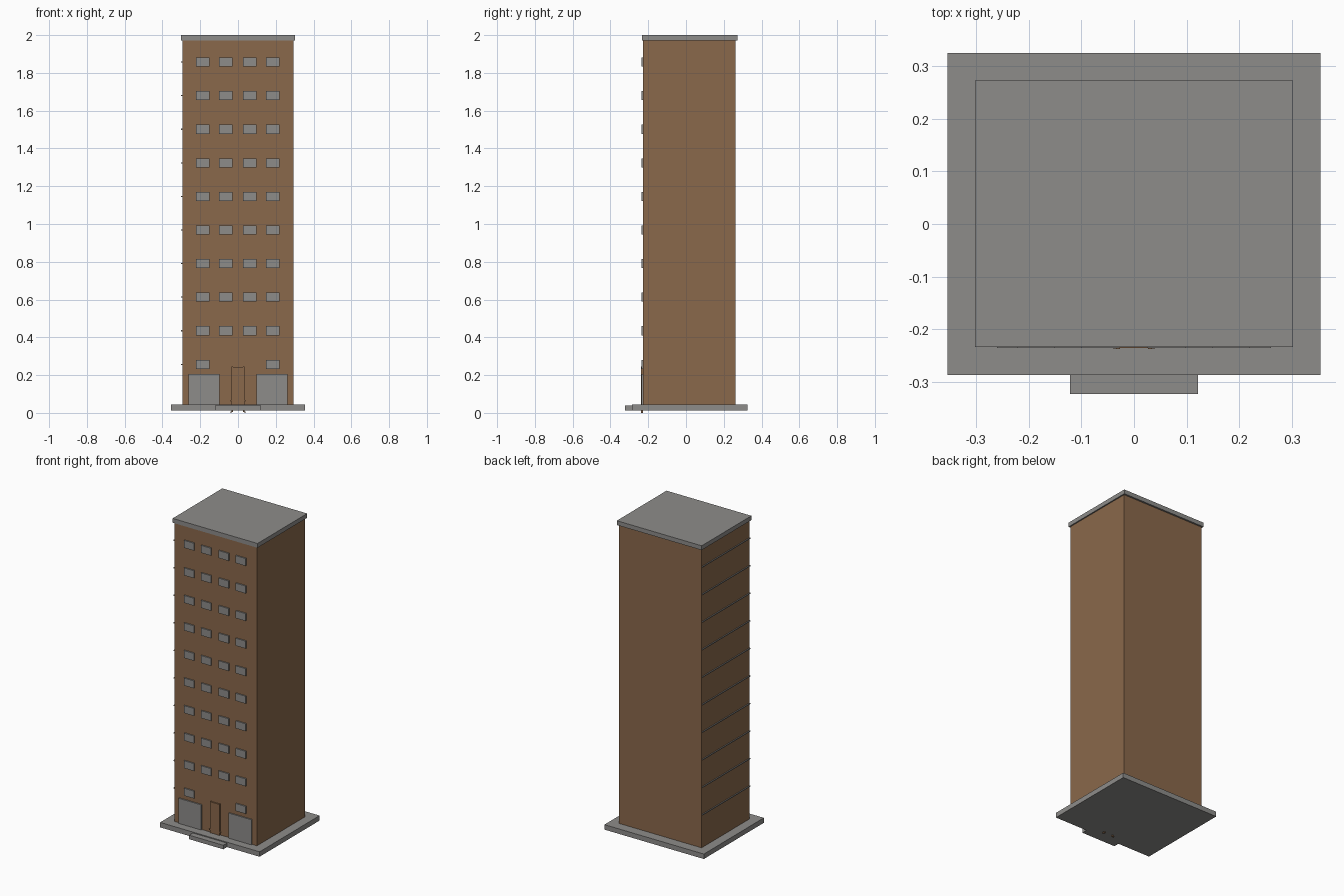
import bpy

if "Cube" in bpy.data.objects:
    bpy.data.objects.remove(bpy.data.objects["Cube"])


def material(name, rgb):
    m = bpy.data.materials.new(name)
    m.diffuse_color = (*rgb, 1)
    m.use_nodes = True
    m.node_tree.nodes["Principled BSDF"].inputs["Base Color"].default_value = m.diffuse_color
    return m


GREY = material("concrete grey", (0.27, 0.265, 0.255))
BROWN = material("wall brown", (0.255, 0.14, 0.07))


def box(name, x, y, z, mat):
    """Box from (min, max) ranges on each axis."""
    verts = [(a, b, c) for a in x for b in y for c in z]
    faces = [(0, 1, 3, 2), (4, 6, 7, 5), (0, 4, 5, 1),
             (2, 3, 7, 6), (0, 2, 6, 4), (1, 5, 7, 3)]
    me = bpy.data.meshes.new(name)
    me.from_pydata(verts, [], faces)
    me.materials.append(mat)
    ob = bpy.data.objects.new(name, me)
    bpy.context.collection.objects.link(ob)
    return ob


FRONT, BACK = -0.228, 0.262      # wall planes
PLATE = (-0.236, FRONT + 0.002)  # depth of front plates

# Base slab, entrance step, tower and roof
box("base_slab", (-0.355, 0.355), (-0.287, 0.325), (0.012, 0.044), GREY)
box("entrance_step", (-0.122, 0.122), (-0.324, -0.287), (0.012, 0.038), GREY)
box("tower_walls", (-0.295, 0.295), (FRONT, BACK), (0.044, 1.972), BROWN)
box("roof_slab", (-0.303, 0.303), (-0.234, 0.273), (1.972, 2.0), GREY)

# Front windows and thin ledges along the left wall, floor by floor
for floor in range(10):
    z = 0.257 + 0.1778 * floor
    columns = (-0.186, -0.064, 0.062, 0.184)
    for i, x in enumerate(columns):
        if floor == 0 and i in (1, 2):
            continue
        box("front_window", (x - 0.036, x + 0.036), PLATE,
            (z - 0.024, z + 0.024), GREY)
    box("side_ledge", (-0.301, -0.293), (FRONT, BACK - 0.005),
        (z - 0.003, z + 0.003), GREY)

# Ground floor shop windows
for s in (-1, 1):
    box("shop_window", sorted((s * 0.098, s * 0.261)), PLATE,
        (0.04, 0.206), GREY)

# Entrance door with posts and small hinges
box("front_door", (-0.027, 0.027), (-0.236, FRONT), (0.02, 0.244), BROWN)
for s in (-1, 1):
    box("door_post", sorted((s * 0.027, s * 0.034)), (-0.238, FRONT),
        (0.004, 0.246), BROWN)
    for z in (0.0, 0.06):
        box("door_hinge", sorted((s * 0.034, s * 0.04)), (-0.237, FRONT),
            (z, z + 0.008), BROWN)
